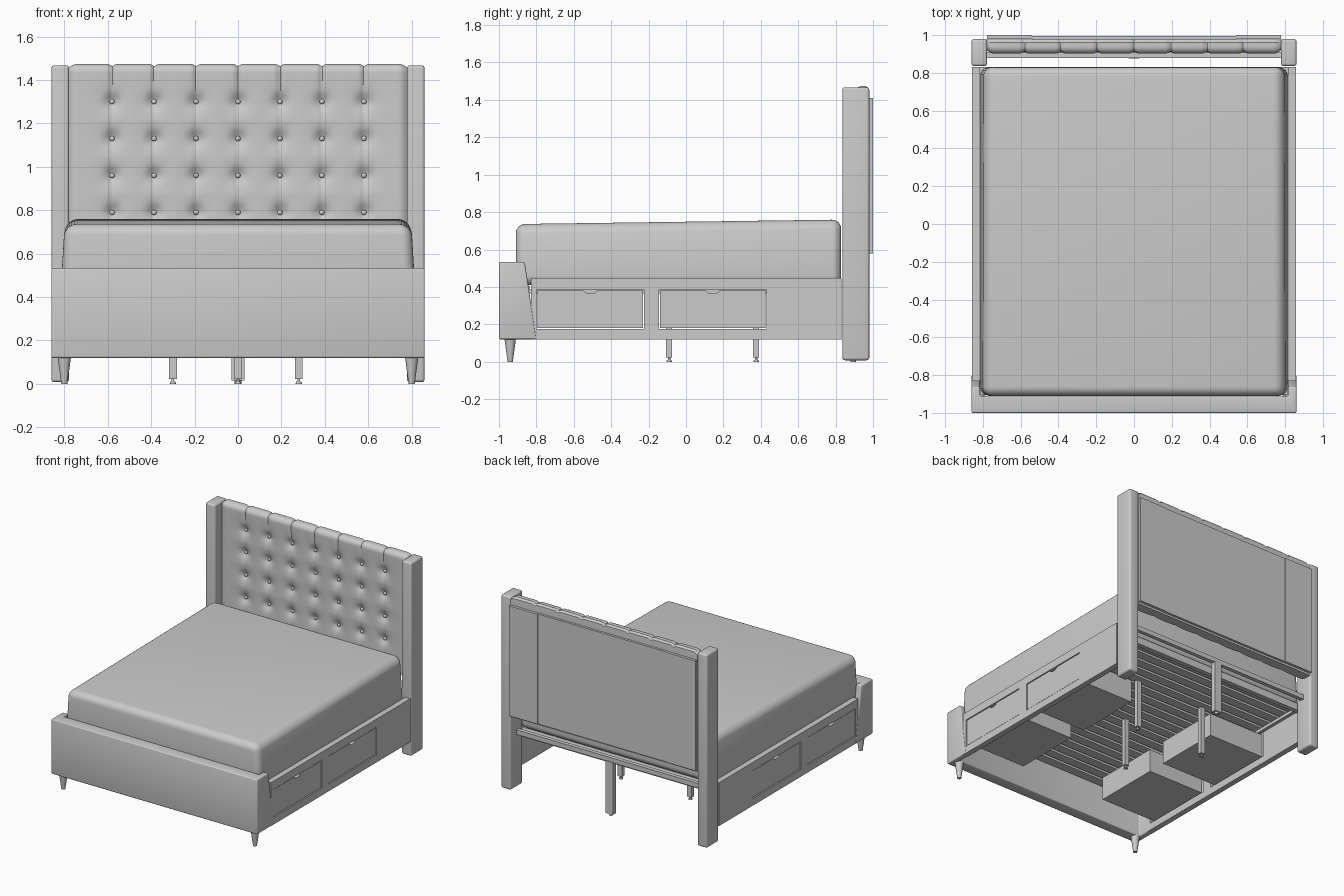
import bpy, bmesh, math
from mathutils import Matrix, Vector

if "Cube" in bpy.data.objects:
    bpy.data.objects.remove(bpy.data.objects["Cube"])

mat = bpy.data.materials.new("light grey fabric")
mat.diffuse_color = (0.6, 0.6, 0.6, 1)
mat.use_nodes = True
mat.node_tree.nodes["Principled BSDF"].inputs["Base Color"].default_value = mat.diffuse_color


def finish(bm, name, smooth=True):
    bmesh.ops.recalc_face_normals(bm, faces=bm.faces)
    me = bpy.data.meshes.new(name)
    bm.to_mesh(me)
    bm.free()
    me.materials.append(mat)
    if smooth:
        me.shade_smooth()
        me.set_sharp_from_angle(angle=math.radians(35))
    ob = bpy.data.objects.new(name, me)
    bpy.context.collection.objects.link(ob)
    return ob


def bevel(bm, width, seg=3):
    edges = [e for e in bm.edges if e.calc_face_angle(0) > 0.6]
    bmesh.ops.bevel(bm, geom=edges, offset=width, segments=seg, profile=0.5,
                    affect='EDGES', clamp_overlap=True)


def box(name, x, y, z, bev=0.0, seg=3):
    bm = bmesh.new()
    bmesh.ops.create_cube(bm, size=1)
    for v in bm.verts:
        v.co = Vector([(a + b) / 2 + c * (b - a) for (a, b), c in zip((x, y, z), v.co)])
    if bev:
        bevel(bm, bev, seg)
    return finish(bm, name, bool(bev))


def prism(name, pts, vec, bev=0.0, edit=None):
    bm = bmesh.new()
    f = bm.faces.new([bm.verts.new(p) for p in pts])
    r = bmesh.ops.extrude_face_region(bm, geom=[f])
    bmesh.ops.translate(bm, vec=vec, verts=[g for g in r["geom"] if isinstance(g, bmesh.types.BMVert)])
    if edit:
        for v in bm.verts:
            edit(v)
    bmesh.ops.recalc_face_normals(bm, faces=bm.faces)
    if bev:
        bevel(bm, bev)
    return finish(bm, name, bool(bev))


def cone(name, loc, r0, r1, z0, z1, n=24):
    bm = bmesh.new()
    bmesh.ops.create_cone(bm, cap_ends=True, segments=n, radius1=r0, radius2=r1, depth=z1 - z0,
                          matrix=Matrix.Translation((loc[0], loc[1], (z0 + z1) / 2)))
    return finish(bm, name)


def span(s, a, b):
    return tuple(sorted((s * a, s * b)))


# footboard: U-shaped in plan, with returns that slope back towards the rails
def slope(v):
    if v.co.y > -0.88:
        v.co.y = -0.862 if v.co.z > 0.4 else -0.80


prism("footboard", [(-.86, -1, .12), (.86, -1, .12), (.86, -.82, .12), (.815, -.82, .12), (.815, -.912, .12),
                    (-.815, -.912, .12), (-.815, -.82, .12), (-.86, -.82, .12)], (0, 0, .413), 0.008, slope)

# mattress: soft box whose top rises a little towards the head
bm = bmesh.new()
bmesh.ops.create_cube(bm, size=1)
for v in bm.verts:
    v.co = Vector((v.co.x * 1.63, -.04 + v.co.y * 1.74, .575 + v.co.z * .33))
bevel(bm, 0.05, 6)
for v in bm.verts:
    if v.co.z > .6:
        v.co.z += .008 + .012 * (v.co.y + .04) / .87
        v.co.x *= 1 - .25 * max(0, v.co.z - .62)
finish(bm, "mattress")

DRAWERS = [(-.80, -.225), (-.145, .43)]
for s in (-1, 1):
    side = "right" if s > 0 else "left"
    # side rail with drawer openings
    rail = box(f"{side}_side_rail", span(s, .815, .857), (-.83, .832), (.12, .447))
    for i, (a, b) in enumerate(DRAWERS):
        cut = box(f"{side}_cutter_{i}", span(s, .78, .9), (a, b), (.175, .386))
        cut.hide_render = True
        cut.hide_viewport = True
        m = rail.modifiers.new("opening", 'BOOLEAN')
        m.object = cut
        m.operation = 'DIFFERENCE'
        m.solver = 'EXACT'
        # drawer front with a finger notch in the top edge
        c = (a + b) / 2
        g = .005
        notch = [(c + .035 * math.cos(t * math.pi / 8), .381 - .016 * math.sin(t * math.pi / 8)) for t in range(9)]
        pts = [(a + g, .18), (b - g, .18), (b - g, .381)] + notch + [(a + g, .381)]
        prism(f"{side}_drawer_front_{i}", [(s * .832, y, z) for y, z in pts], (s * .021, 0, 0))
        # drawer box behind the front
        box(f"{side}_drawer_box_{i}", span(s, .36, .828), (a + .03, b - .03), (.185, .36))
    # slat ledge along the inside of the rail
    box(f"{side}_slat_ledge", span(s, .79, .815), (-.91, .83), (.365, .388))
    # headboard wing
    box(f"{side}_headboard_wing", span(s, .778, .86), (.836, .98), (.008, 1.467), .014, 4)
    # tapered front foot
    cone(f"{side}_front_foot", (s * .80, -.94), .014, .031, 0, .125)
    # plates on the back of the headboard
    box(f"{side}_back_plate", span(s, .54, .778), (.98, 1.0), (.58, 1.41))

box("headboard_back_panel", (-.54, .54), (.975, .995), (.58, 1.41))

# tufted headboard cushion: profile swept in x, pressed in at the buttons
BX = [-.58 + i * .58 / 3 for i in range(7)]
BZ = [.62, .79, .96, 1.13, 1.30]
Y0, RAD, TOP = .902, .038, 1.474
profile = [(.978, .565, 0, 0)]
NZ = 90
for i in range(NZ + 1):
    profile.append((Y0, .565 + (TOP - RAD - .565) * i / NZ, 1, 0))
for i in range(1, 9):
    t = i * math.pi / 16
    profile.append((Y0 + RAD * (1 - math.cos(t)), TOP - RAD + RAD * math.sin(t), math.cos(t), math.sin(t)))
profile += [(.962, TOP, 0, 1), (.976, TOP - .012, 0, 1), (.978, TOP - .04, 0, 0)]


def press(x, z):
    near = min(abs(x - b) for b in BX)
    d = 0
    for bz in BZ:
        r2 = near ** 2 + (z - bz) ** 2
        d = max(d, .02 * math.exp(-r2 / .0011) + .008 * math.exp(-r2 / .006))
    crease = .005 * math.exp(-(near / .012) ** 2)
    if z > 1.30:
        crease *= 1 + 1.2 * min(1, (z - 1.30) / .12)
    edge = max(0, abs(x) - .74) / .04
    return d + crease + .02 * edge ** 2


bm = bmesh.new()
NX = 200
cols = []
for i in range(NX + 1):
    x = -.78 + 1.56 * i / NX
    col = []
    for y, z, fy, fz in profile:
        d = press(x, z)
        col.append(bm.verts.new((x, y + fy * d, z - fz * d * .9)))
    cols.append(col)
for a, b in zip(cols, cols[1:]):
    for j in range(len(profile)):
        k = (j + 1) % len(profile)
        bm.faces.new((a[j], b[j], b[k], a[k]))
bm.faces.new(cols[0])
bm.faces.new(cols[-1])
finish(bm, "tufted_headboard")

# buttons
bm = bmesh.new()
for x in BX:
    for z in BZ:
        bmesh.ops.create_uvsphere(bm, u_segments=12, v_segments=8, radius=.012, matrix=Matrix.Translation(
            (x, Y0 + .024, z)) @ Matrix.Diagonal((1, .8, 1, 1)))
finish(bm, "headboard_buttons")

# bars at the head end
box("headboard_cross_bar", (-.78, .78), (.88, .91), (.405, .44))
box("bed_head_rail", (-.815, .815), (.795, .83), (.355, .41))

# slats across the bed
N = 19
for i in range(N):
    y = -.87 + i * 1.63 / (N - 1)
    box(f"slat_{i}", (-.812, .812), (y - .034, y + .034), (.389, .405))

# support legs with adjustable feet
for i, (x, y) in enumerate([(-.30, .375), (.28, .375), (0, -.09)]):
    box(f"support_leg_{i}", (x - .018, x + .018), (y - .016, y + .016), (.022, .39))
    cone(f"support_leg_screw_{i}", (x, y), .006, .006, .008, .03, 12)
    cone(f"support_leg_pad_{i}", (x, y), .015, .012, 0, .01, 16)
box("head_centre_post", (-.03, .03), (.875, .915), (.015, .41))
cone("head_centre_pad", (0, .895), .015, .015, 0, .016, 16)
